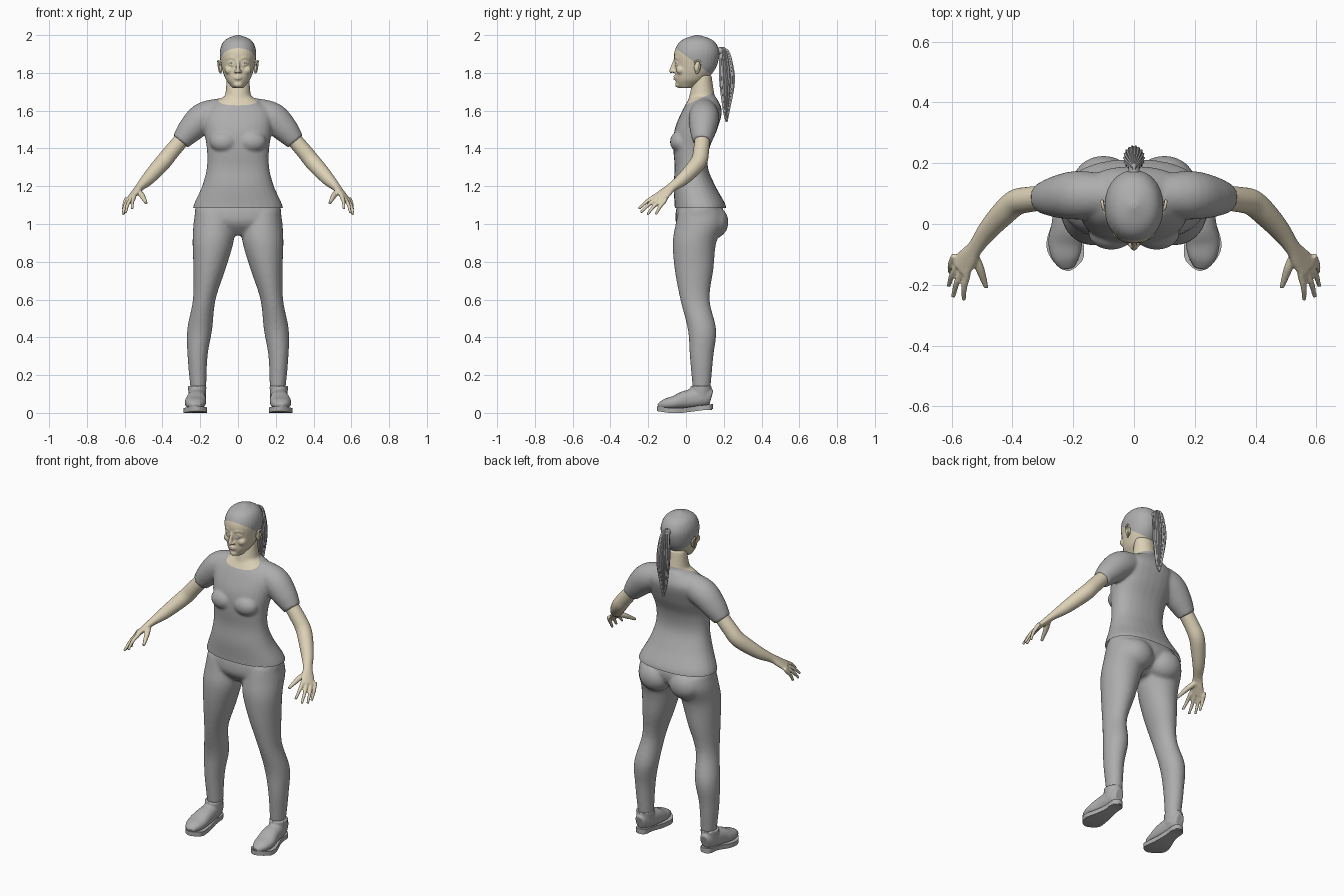
import bpy, bmesh, math
from mathutils import Vector, Matrix

if "Cube" in bpy.data.objects:
    bpy.data.objects.remove(bpy.data.objects["Cube"], do_unlink=True)


def material(name, rgb):
    mat = bpy.data.materials.new(name)
    mat.use_nodes = True
    mat.diffuse_color = (*rgb, 1)
    for node in mat.node_tree.nodes:
        if node.type == 'BSDF_PRINCIPLED':
            node.inputs["Base Color"].default_value = (*rgb, 1)
            node.inputs["Roughness"].default_value = .8
    return mat


GREY = material("cloth grey", (.42, .42, .42))
SKIN = material("warm skin", (.72, .64, .47))


def spline(points, steps=5):
    """Smooth curve through rows of any width."""
    rows = [Vector(point) for point in points]
    final = len(rows) - 1
    result = []
    for i in range(final):
        before, start, end = rows[max(i - 1, 0)], rows[i], rows[i + 1]
        after = rows[min(i + 2, final)]
        tangent_in, tangent_out = (end - before) / 2, (after - start) / 2
        for j in range(steps):
            t = j / steps
            ease = t * t * (3 - 2 * t)
            result.append(start * (1 - ease) + end * ease
                          + tangent_in * (t * (1 - t) ** 2) - tangent_out * (t * t * (1 - t)))
    return result + [rows[final]]


def tube(bm, points, side=(1, 0, 0), flat=False, sides=28, power=2, ridge=0):
    """Loft rings given as x, y, z and one or two radii."""
    rows = spline([(*row, row[3]) if len(row) == 4 else row for row in points])
    centres = [Vector(row[:3]) for row in rows]
    final = len(rows) - 1
    rings = []
    for i, row in enumerate(rows):
        along = Vector((0, 0, 1))
        if not flat:
            along = (centres[min(i + 1, final)] - centres[max(i - 1, 0)]).normalized()
        across = Vector(side)
        across = (across - along * across.dot(along)).normalized()
        up = along.cross(across)
        ring = []
        for j in range(sides):
            angle = math.tau * j / sides
            cosine, sine = math.cos(angle), math.sin(angle)
            groove = 1 - ridge * (j % 2)
            width = math.copysign(abs(cosine) ** (2 / power), cosine) * row[3] * groove
            depth = math.copysign(abs(sine) ** (2 / power), sine) * row[4] * groove
            ring.append(bm.verts.new(centres[i] + across * width + up * depth))
        rings.append(ring)
    for low, high in zip(rings, rings[1:]):
        bridge(bm, low, high)
    bm.faces.new(rings[0][::-1])
    bm.faces.new(rings[-1])


def bridge(bm, low, high):
    for j in range(len(low)):
        k = (j + 1) % len(low)
        bm.faces.new((low[j], low[k], high[k], high[j]))


def levels(bm, rows, centre=lambda z: 0, **options):
    """Loft of level rings: height, half width, front y, back y."""
    tube(bm, [(centre(z), (front + back) / 2, z, half, (back - front) / 2)
              for z, half, front, back in rows], flat=True, **options)


def ball(bm, location, size):
    bmesh.ops.create_uvsphere(bm, u_segments=24, v_segments=14, radius=1,
                              matrix=Matrix.LocRotScale(Vector(location), None, Vector(size)))


def geometry(bm):
    return bm.verts[:] + bm.edges[:] + bm.faces[:]


def finish(name, bm, materials, voxel=0, relax=0, mirror=True, split=None, hem=None):
    """Fuse the parts into one skin, cut the colour border and shade it."""
    bmesh.ops.recalc_face_normals(bm, faces=bm.faces)
    mesh = bpy.data.meshes.new(name)
    bm.to_mesh(mesh)
    bm.free()
    part = bpy.data.objects.new(name, mesh)
    bpy.context.collection.objects.link(part)
    if mirror:
        part.modifiers.new("Mirror", 'MIRROR').use_mirror_merge = False
    if voxel:
        fuse = part.modifiers.new("Fuse", 'REMESH')
        fuse.mode, fuse.voxel_size = 'VOXEL', voxel
    if relax:
        part.modifiers.new("Relax", 'SMOOTH').iterations = relax
    graph = bpy.context.evaluated_depsgraph_get()
    mesh = bpy.data.meshes.new_from_object(part.evaluated_get(graph))
    part.modifiers.clear()
    part.data = mesh
    mesh.materials.clear()
    for mat in materials:
        mesh.materials.append(mat)
    bm = bmesh.new()
    bm.from_mesh(mesh)
    if hem:
        bmesh.ops.bisect_plane(bm, geom=geometry(bm), plane_co=(0, 0, hem),
                               plane_no=(0, 0, 1), clear_inner=True)
    if split:
        point, normal = Vector(split[0]), Vector(split[1])
        bmesh.ops.bisect_plane(bm, geom=geometry(bm), plane_co=point, plane_no=normal)
        for face in bm.faces:
            face.material_index = int((face.calc_center_median() - point).dot(normal) > 0)
    bm.to_mesh(mesh)
    bm.free()
    bpy.ops.object.select_all(action='DESELECT')
    part.select_set(True)
    bpy.context.view_layer.objects.active = part
    bpy.ops.object.shade_smooth_by_angle(angle=math.radians(45))


def leg_centre(z):
    """Legs spread outward from the hip to the ankle."""
    return .17 + .045 * math.cos(math.pi * (z - .25) / .8)


# Trousers: legs, pelvis and seat
bm = bmesh.new()
levels(bm, [(.13, .042, .035, .13), (.3, .053, .02, .145), (.44, .066, .01, .16),
            (.6, .06, -.03, .125), (.76, .085, -.06, .145), (.9, .108, -.07, .16),
            (1, .11, -.055, .2), (1.07, .1, -.04, .19)], leg_centre)
levels(bm, [(.94, .05, 0, .1), (1, .2, -.05, .18), (1.06, .23, -.055, .2),
            (1.12, .21, -.04, .18)], power=2.3)
ball(bm, (.1, .14, 1.01), (.1, .085, .09))
finish("trousers", bm, [GREY], .009, 6)

# Shirt with bust and sleeves; the neck rises through the collar
bm = bmesh.new()
levels(bm, [(1.05, .24, -.06, .21), (1.1, .235, -.06, .21), (1.2, .19, -.066, .156),
            (1.3, .165, -.06, .116), (1.4, .165, -.067, .124), (1.5, .18, -.06, .165),
            (1.6, .18, -.02, .19), (1.67, .085, .02, .16)], power=2.3)
ball(bm, (.075, -.03, 1.435), (.075, .055, .058))
tube(bm, [(.08, .095, 1.6, .068), (.18, .095, 1.565, .08), (.25, .09, 1.5, .07),
          (.304, .085, 1.436, .05)], side=(0, 1, 0))
levels(bm, [(1.6, .09, 0, .17), (1.69, .067, .02, .15), (1.79, .06, .045, .135)])
finish("shirt_and_neck", bm, [GREY, SKIN], .008, 5, hem=1.085,
       split=((0, .01, 1.635), (0, -.45, 1)))

# Arms and hands
bm = bmesh.new()
tube(bm, [(.26, .09, 1.49, .04), (.35, .08, 1.385, .042), (.39, .07, 1.335, .043),
          (.43, .035, 1.29, .041), (.48, -.02, 1.235, .034), (.52, -.075, 1.195, .027, .022),
          (.545, -.11, 1.165, .036, .018), (.573, -.146, 1.132, .043, .014)], side=(-.4, -.7, .2))
index_root, little_root = Vector((.55, -.17, 1.143)), Vector((.595, -.115, 1.12))
tips = [(.56, -.25, 1.08), (.595, -.24, 1.06), (.61, -.205, 1.05), (.605, -.16, 1.05)]
for i, tip in enumerate(map(Vector, tips)):
    root = index_root.lerp(little_root, i / 3)
    inside = root.lerp(tip, -.25)
    knee = root.lerp(tip, .5) + Vector((.004, 0, .006))
    tube(bm, [(*inside, .009), (*root, .012), (*knee, .01), (*tip, .007)], sides=12)
tube(bm, [(.53, -.095, 1.175, .014), (.508, -.145, 1.15, .015), (.486, -.21, 1.11, .008)], sides=12)
finish("arms_and_hands", bm, [SKIN], .005, 2)

# Head with nose, brows, eyelids, lips, chin and cheeks; hair starts at the hairline
bm = bmesh.new()
levels(bm, [(1.72, .03, -.035, .03), (1.74, .046, -.05, .07), (1.77, .067, -.057, .115),
            (1.83, .087, -.058, .16), (1.9, .097, -.063, .177), (1.95, .086, -.045, .163),
            (1.98, .06, -.01, .13), (2, .01, .05, .07)], power=2.1)
tube(bm, [(0, -.056, 1.875, .007), (0, -.077, 1.813, .011), (0, -.075, 1.803, .008)], sides=16)
ball(bm, (.012, -.066, 1.807), (.009, .011, .008))
tube(bm, [(.014, -.058, 1.873, .006), (.035, -.051, 1.882, .008), (.06, -.034, 1.873, .006)], sides=12)
for lid in (1.86, 1.841):
    tube(bm, [(.018, -.055, 1.851, .003), (.035, -.053, lid, .005), (.054, -.041, 1.851, .003)], sides=12)
for lip in (1.781, 1.769):
    tube(bm, [(-.026, -.05, 1.775, .003), (0, -.061, lip, .006), (.026, -.05, 1.775, .003)],
         side=(0, 1, 0), sides=12)
ball(bm, (0, -.038, 1.738), (.026, .02, .017))
ball(bm, (.045, -.028, 1.815), (.026, .024, .024))
finish("head", bm, [SKIN, GREY], .005, 3, split=((0, 0, 1.89), (0, .75, 1)))

# Eyes
bm = bmesh.new()
ball(bm, (.035, -.041, 1.851), (.016, .0145, .011))
finish("eyes", bm, [GREY])

# Ears: lobe plate with a raised rim
bm = bmesh.new()
ball(bm, (.092, .06, 1.832), (.01, .018, .03))
tube(bm, [(.092, .045, 1.838, .004), (.1, .05, 1.86, .005), (.105, .075, 1.86, .005),
          (.098, .066, 1.81, .005), (.09, .053, 1.8, .005)], sides=12)
finish("ears", bm, [SKIN])

# Ponytail with strand ridges, and its band
bm = bmesh.new()
levels(bm, [(1.54, .004, .21, .22), (1.6, .018, .195, .232), (1.76, .036, .175, .26),
            (1.9, .026, .175, .236), (1.938, .006, .178, .2)], sides=36, ridge=.13)
finish("ponytail", bm, [GREY], mirror=False)
bm = bmesh.new()
tube(bm, [(0, .145, 1.91, .026), (0, .165, 1.915, .019), (0, .195, 1.915, .018)])
finish("hair_band", bm, [GREY], mirror=False)

# Shoe uppers with ankle collar and laces
bm = bmesh.new()
tube(bm, [(.217, .134, .08, .026, .04), (.217, .1, .085, .04, .05), (.22, 0, .07, .051, .048),
          (.226, -.06, .055, .056, .036), (.224, -.11, .046, .046, .028),
          (.218, -.145, .036, .022, .014)], power=2.3)
levels(bm, [(.07, .045, .02, .13), (.143, .049, .024, .136)], lambda z: .216)
for y in (-.034, -.008, .018):
    top = .115 + y * .45
    tube(bm, [(.196, y, top - .012, .005), (.22, y, top, .005), (.246, y, top - .012, .005)],
         side=(0, 1, 0), sides=12)
finish("shoe_uppers", bm, [GREY], .005, 2)

# Shoe soles: curved outline with raised toe and heel, and heel blocks
outline = [(.216, .142), (.25, .12), (.254, .05), (.288, -.06), (.268, -.12),
           (.222, -.154), (.183, -.135), (.164, -.09), (.182, .05), (.184, .12)]
steps = 5
loop = spline(outline[-1:] + outline + outline[:2], steps)[steps:-steps - 1]
bm = bmesh.new()
rings = []
for thickness in (0, .026):
    rings.append([bm.verts.new((x, y, thickness + .13 * max(0, y + .02) + .15 * max(0, -y - .09)))
                  for x, y in loop])
bridge(bm, *rings)
bmesh.ops.triangulate(bm, faces=[bm.faces.new(ring) for ring in rings])
tube(bm, [(.217, .095, .015, .036, .042), (.217, .095, .04, .036, .042)], flat=True, power=2.6)
finish("shoe_soles", bm, [GREY])
